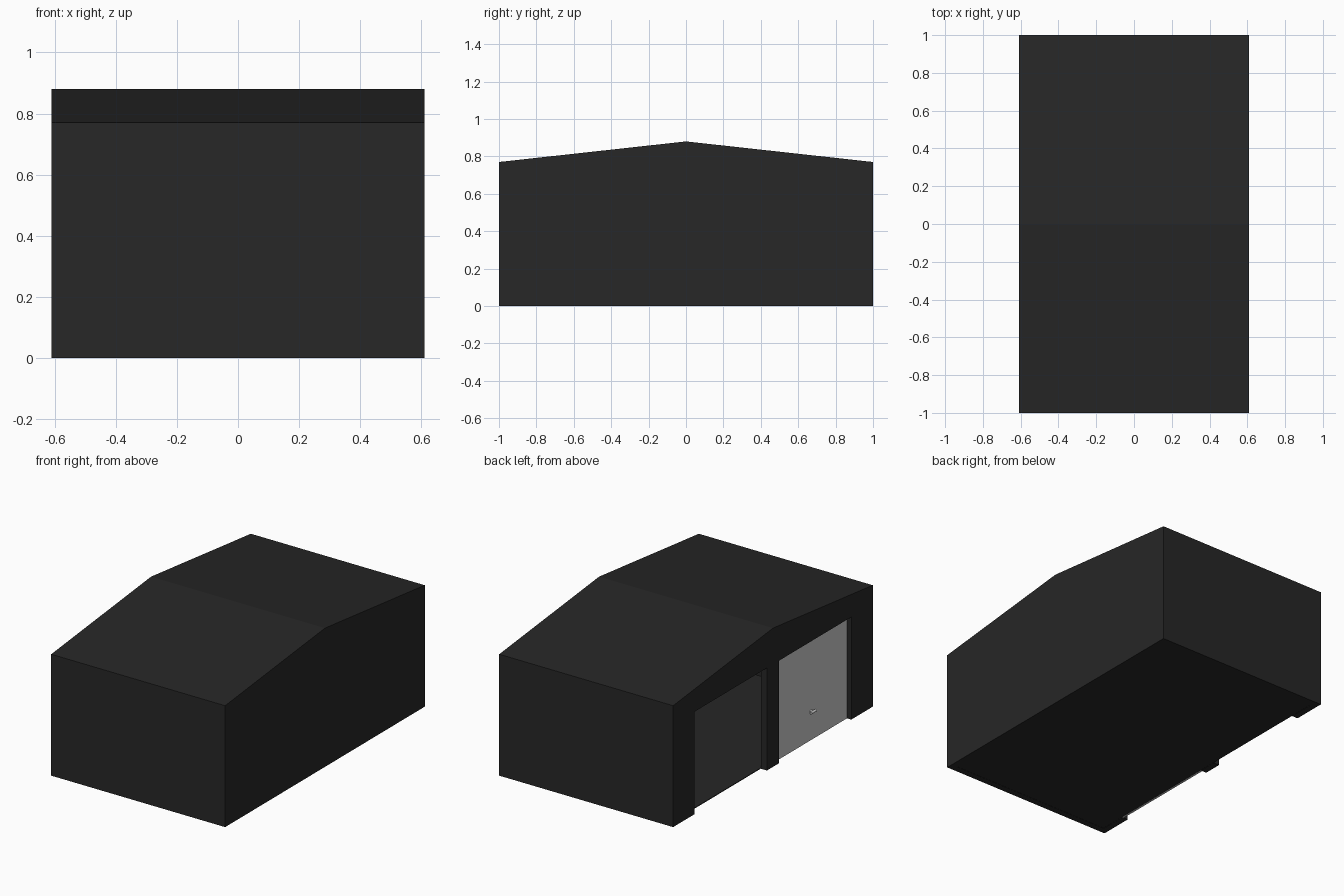
import bpy, bmesh
from math import pi
from mathutils import Matrix

if "Cube" in bpy.data.objects:
    bpy.data.objects.remove(bpy.data.objects["Cube"])

X, Y, T = 0.61, 1.0, 0.042        # half width, half length, wall thickness
EAVE, RIDGE = 0.77, 0.88
DOOR_H, POST, JAMB = 0.65, 0.06, 0.785

black = bpy.data.materials.new("black")
black.diffuse_color = (0.02, 0.02, 0.02, 1)
black.use_nodes = True
black.node_tree.nodes["Principled BSDF"].inputs["Base Color"].default_value = black.diffuse_color


def finish(bm, name, mat=None):
    bmesh.ops.recalc_face_normals(bm, faces=bm.faces)
    me = bpy.data.meshes.new(name)
    bm.to_mesh(me)
    bm.free()
    if mat:
        me.materials.append(mat)
    ob = bpy.data.objects.new(name, me)
    bpy.context.collection.objects.link(ob)
    return ob


def prism(name, profile, x0, x1, mat=None):
    """Extrude a (y, z) outline along x."""
    bm = bmesh.new()
    face = bm.faces.new([bm.verts.new((x0, y, z)) for y, z in profile])
    ext = bmesh.ops.extrude_face_region(bm, geom=[face])
    verts = [g for g in ext["geom"] if isinstance(g, bmesh.types.BMVert)]
    bmesh.ops.translate(bm, verts=verts, vec=(x1 - x0, 0, 0))
    return finish(bm, name, mat)


def box(name, x0, x1, y0, y1, z0, z1, mat=None):
    return prism(name, [(y0, z0), (y1, z0), (y1, z1), (y0, z1)], x0, x1, mat)


def cylinder(name, radius, depth, loc, axis):
    bm = bmesh.new()
    m = Matrix.Translation(loc) @ Matrix.Rotation(pi / 2, 4, axis)
    bmesh.ops.create_cone(bm, cap_ends=True, segments=12, radius1=radius,
                          radius2=radius, depth=depth, matrix=m)
    return finish(bm, name)


# Closed gable wall on the right
roofline = [(Y, EAVE), (0, RIDGE), (-Y, EAVE)]
prism("right_gable_wall", [(-Y, 0), (Y, 0)] + roofline, X - T, X, black)

# Left gable wall with two garage openings
outline = [(-Y, 0), (-JAMB, 0), (-JAMB, DOOR_H), (-POST, DOOR_H), (-POST, 0),
           (POST, 0), (POST, DOOR_H), (JAMB, DOOR_H), (JAMB, 0), (Y, 0)]
prism("door_gable_wall", outline + roofline, -X, -X + T, black)

# Front and back walls
for name, s in (("front_wall", -1), ("back_wall", 1)):
    prism(name, [(s * (Y - T), 0), (s * Y, 0), (s * Y, EAVE),
                 (s * (Y - T), EAVE - T + 0.005)], -X + T, X - T, black)

# Pitched roof slab
prism("roof", roofline + [(-Y + T, EAVE - T + 0.005), (0, RIDGE - T),
                          (Y - T, EAVE - T + 0.005)], -X + T, X - T, black)

# Floor
box("floor", -X + T, X - T, -Y + T, Y - T, 0.001, 0.006, black)

# Closed garage door in the front bay
box("garage_door", -X + 0.03, -X + T, -JAMB, -POST, 0, DOOR_H)

# Door handle: stem and crossbar
yc = -(JAMB + POST) / 2
cylinder("handle_stem", 0.008, 0.02, (-X + 0.022, yc, 0.185), 'Y')
cylinder("handle_bar", 0.008, 0.05, (-X + 0.012, yc, 0.185), 'X')
